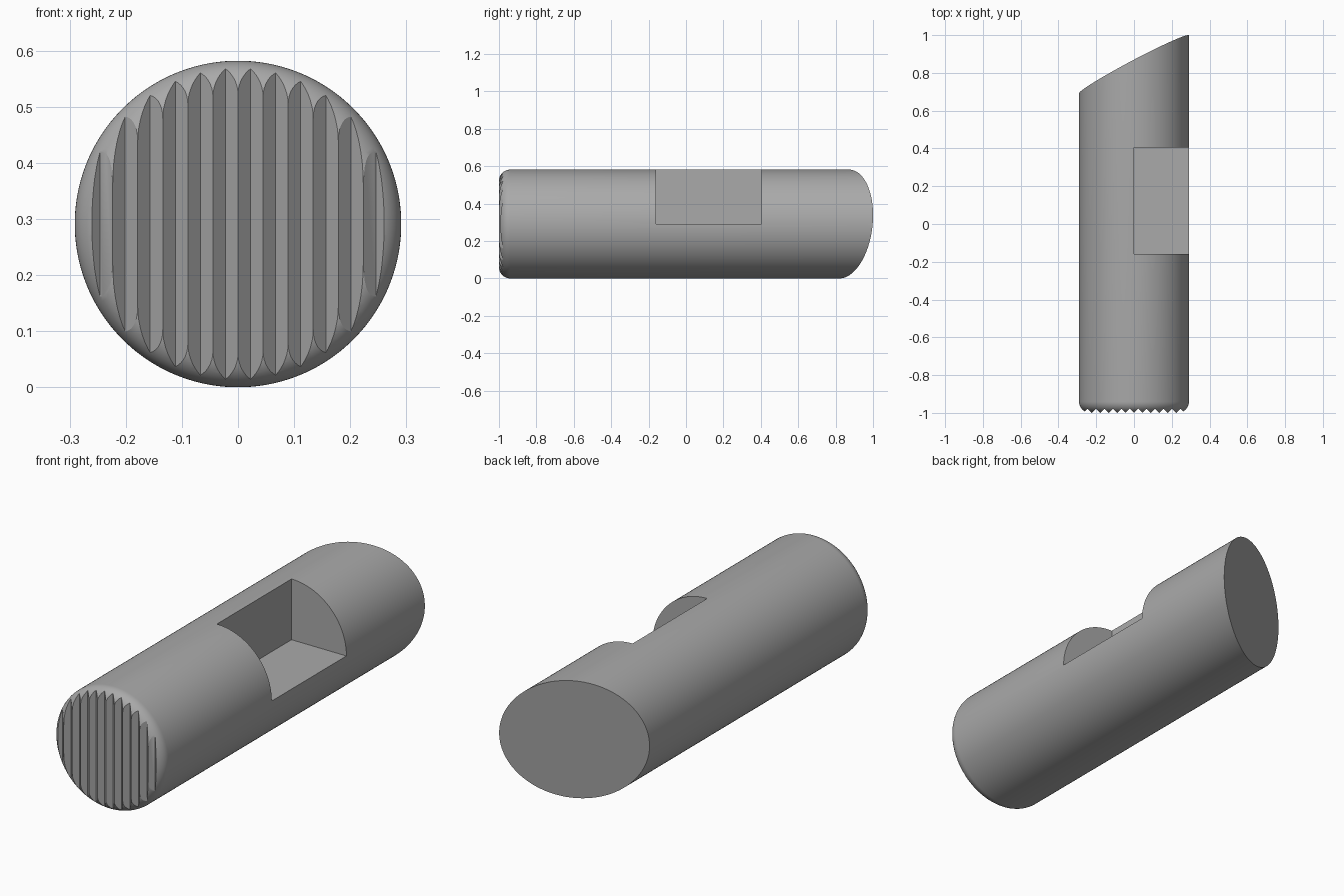
import bpy, bmesh, math
from mathutils import Vector

cube = bpy.data.objects.get("Cube")
if cube:
    bpy.data.objects.remove(cube, do_unlink=True)

R = 0.291            # rod radius, also the height of its axis
FILLET = 0.06
PITCH = 0.0447       # spacing of the front grooves
SEGMENTS = 128

grey = bpy.data.materials.new("plain grey")
grey.use_nodes = True
colour = (0.4, 0.4, 0.4, 1)
grey.diffuse_color = colour
grey.node_tree.nodes["Principled BSDF"].inputs["Base Color"].default_value = colour


def make_object(name, bm):
    bmesh.ops.recalc_face_normals(bm, faces=bm.faces)
    mesh = bpy.data.meshes.new(name)
    bm.to_mesh(mesh)
    bm.free()
    mesh.materials.append(grey)
    obj = bpy.data.objects.new(name, mesh)
    bpy.context.collection.objects.link(obj)
    return obj


def prism(name, outline, bottom, top):
    """Extrude an outline in the ground plane from bottom to top."""
    bm = bmesh.new()
    face = bm.faces.new([bm.verts.new((x, y, bottom)) for x, y in outline])
    moved = bmesh.ops.extrude_face_region(bm, geom=[face])["geom"]
    verts = [v for v in moved if isinstance(v, bmesh.types.BMVert)]
    bmesh.ops.translate(bm, verts=verts, vec=(0, 0, top - bottom))
    return make_object(name, bm)


def cut(target, cutter):
    cutter.hide_render = True
    mod = target.modifiers.new(cutter.name, 'BOOLEAN')
    mod.operation = 'DIFFERENCE'
    mod.solver = 'EXACT'
    mod.object = cutter
    bpy.context.view_layer.objects.active = target
    bpy.ops.object.modifier_apply(modifier=mod.name)
    bpy.data.objects.remove(cutter, do_unlink=True)


# Rod: revolved profile with a rounded front edge
profile = [(0, -1)]
for i in range(13):
    a = math.pi / 2 * i / 12
    profile.append((R - FILLET + FILLET * math.sin(a), -1 + FILLET - FILLET * math.cos(a)))
profile += [(R, 1.2), (0, 1.2)]

bm = bmesh.new()
half_step = math.pi / SEGMENTS
verts = [bm.verts.new((r * math.cos(half_step), y, R + r * math.sin(half_step)))
         for r, y in profile]
edges = [bm.edges.new(pair) for pair in zip(verts, verts[1:])]
bmesh.ops.spin(bm, geom=verts + edges, cent=(0, 0, R), axis=(0, 1, 0),
               angle=math.tau, steps=SEGMENTS)
bmesh.ops.remove_doubles(bm, verts=bm.verts, dist=1e-5)

# Slanted flat back end
slant = Vector((-0.526, 1, -0.086))
cut_geom = bmesh.ops.bisect_plane(bm, geom=bm.verts[:] + bm.edges[:] + bm.faces[:],
                                  plane_co=(0, 0.845, R), plane_no=slant, clear_outer=True)
rim = [e for e in cut_geom["geom_cut"] if isinstance(e, bmesh.types.BMEdge)]
bmesh.ops.contextual_create(bm, geom=rim)
rod = make_object("notched_rod", bm)

# Quarter notch in the upper left side
notch = [(0, -0.16), (0.5, -0.16), (0.5, 0.405), (0, 0.405)]
cut(rod, prism("notch_cutter", notch, R, 1))

# Row of upright V grooves across the front end
zigzag = [((i - 12) * PITCH / 2, -1 + (PITCH / 2 if i % 2 else 0)) for i in range(25)]
outer = 12 * PITCH / 2
outline = zigzag + [(outer, -1.2), (-outer, -1.2)]
cut(rod, prism("groove_cutter", outline, -0.1, 0.7))

# Smooth the round surfaces, keep the cut edges crisp
bpy.ops.object.select_all(action='DESELECT')
rod.select_set(True)
bpy.context.view_layer.objects.active = rod
bpy.ops.object.shade_smooth_by_angle(angle=math.radians(20))
